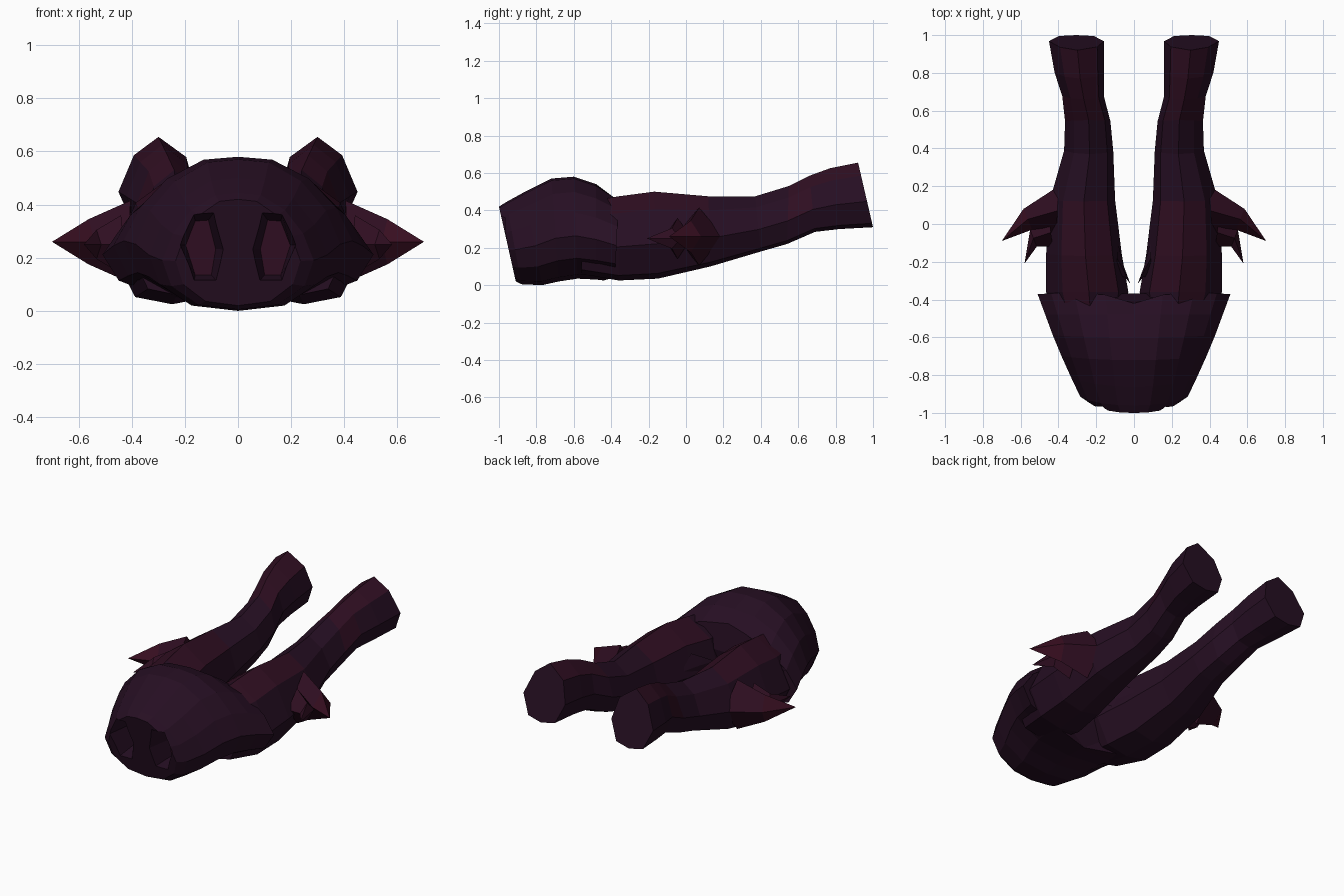
import bpy, bmesh
from mathutils import Vector

if "Cube" in bpy.data.objects:
    bpy.data.objects.remove(bpy.data.objects["Cube"])


def material(name, rgb):
    m = bpy.data.materials.new(name)
    m.diffuse_color = (*rgb, 1)
    m.use_nodes = True
    m.node_tree.nodes["Principled BSDF"].inputs["Base Color"].default_value = m.diffuse_color
    return m


MATS = [material("dark purple", (0.0194, 0.0046, 0.0165)),
        material("plum red", (0.0285, 0.0043, 0.0152)),
        material("dark red", (0.039, 0.0043, 0.0145))]


def add_loft(bm, rings):
    """Skin a list of point rings; a ring of one point makes a tip."""
    vr = [[bm.verts.new(p) for p in r] for r in rings]
    for a, b in zip(vr, vr[1:]):
        n = len(a)
        for i in range(n):
            j = (i + 1) % n
            if len(b) == 1:
                bm.faces.new((a[i], a[j], b[0]))
            else:
                bm.faces.new((a[i], a[j], b[j], b[i]))
    for r in (vr[0], vr[-1]):
        if len(r) > 2:
            bm.faces.new(r)


def finish(name, bm, rule=None, mirror=False):
    bmesh.ops.recalc_face_normals(bm, faces=bm.faces)
    if rule:
        for f in bm.faces:
            f.material_index = rule(f.calc_center_median(), f.normal)
    me = bpy.data.meshes.new(name)
    bm.to_mesh(me)
    bm.free()
    for m in MATS:
        me.materials.append(m)
    ob = bpy.data.objects.new(name, me)
    bpy.context.collection.objects.link(ob)
    if mirror:
        mod = ob.modifiers.new("mirror", 'MIRROR')
        mod.use_mirror_merge = False
    return ob


# Rounded head: half section (x fraction, height fraction), swept along y
HALF = [(0, 1), (0.3, 0.98), (0.62, 0.85), (0.86, 0.65), (1, 0.42),
        (0.88, 0.2), (0.52, 0.04), (0, 0)]
SECTION = HALF + [(-x, z) for x, z in HALF[-2:0:-1]]
# y at the top, y at the bottom, half width, bottom, top
HEAD = [(-1.0, -0.91, 0.235, 0.02, 0.42),
        (-0.96, -0.88, 0.285, 0.005, 0.445),
        (-0.86, -0.77, 0.335, 0.0, 0.50),
        (-0.72, -0.68, 0.385, 0.02, 0.57),
        (-0.60, -0.58, 0.43, 0.035, 0.58),
        (-0.48, -0.48, 0.47, 0.03, 0.54),
        (-0.36, -0.38, 0.51, 0.025, 0.47)]


def head_ring(yt, yb, w, zb, zt):
    return [(x * w, yb + (yt - yb) * z, zb + (zt - zb) * z) for x, z in SECTION]


bm = bmesh.new()
rings = [head_ring(*s) for s in HEAD]
# notch the middle of the rear edge forward
rings[-1] = [(x, y - 0.06 * max(0, 1 - abs(x) / 0.2), z) for x, y, z in rings[-1]]
add_loft(bm, rings)
head = finish("head", bm)

# Two sunken hollows either side of a narrow strut on the front
HOLLOW = [(0.08, 0.385), (0.03, 0.23), (0.06, 0.09), (0.17, 0.09),
          (0.235, 0.25), (0.17, 0.38)]
bm = bmesh.new()
for s in (1, -1):
    add_loft(bm, [[(s * x, -1.1, z) for x, z in HOLLOW],
                  [(s * (0.15 + (x - 0.15) * 0.55), -0.80, 0.24 + (z - 0.24) * 0.7)
                   for x, z in HOLLOW]])
cutter = finish("hollow_cutter", bm, lambda c, n: 1 if n.y > 0.9 else 0)
cutter.hide_render = True
cutter.display_type = 'WIRE'
cut = head.modifiers.new("hollows", 'BOOLEAN')
cut.operation = 'DIFFERENCE'
cut.object = cutter
cut.solver = 'EXACT'

# Long rear arms: y at top, y at bottom, inner x, outer x, bottom, top
ARM = [(-0.56, -0.56, 0.06, 0.40, 0.06, 0.44),
       (-0.36, -0.36, 0.03, 0.465, 0.025, 0.475),
       (-0.17, -0.15, 0.065, 0.465, 0.035, 0.50),
       (0.12, 0.13, 0.10, 0.445, 0.10, 0.475),
       (0.37, 0.40, 0.11, 0.37, 0.18, 0.475),
       (0.55, 0.54, 0.125, 0.365, 0.22, 0.53),
       (0.66, 0.69, 0.16, 0.38, 0.285, 0.585),
       (0.77, 0.82, 0.16, 0.42, 0.30, 0.625),
       (0.92, 1.0, 0.16, 0.45, 0.31, 0.655)]
ARM_SECTION = [(0.48, 1), (0.8, 0.8), (1, 0.4), (0.82, 0.06), (0.5, 0),
               (0.18, 0.06), (0, 0.4), (0.12, 0.78)]


def arm_rule(c, n):
    if n.z > 0.3 and 0.17 < c.x < 0.36 and (c.y < 0.2 or c.y > 0.58):
        return 1
    return 0


bm = bmesh.new()
add_loft(bm, [[(xi + (xo - xi) * u, yb + (yt - yb) * v, zb + (zt - zb) * v)
               for u, v in ARM_SECTION] for yt, yb, xi, xo, zb, zt in ARM])
finish("rear_arm", bm, arm_rule, mirror=True)


# Spikes: diamond rings (front xy, back xy, half height) narrowing to a tip
def spike(name, rings, tip, z, rule):
    bm = bmesh.new()
    loops = []
    for f, b, h in rings:
        mx, my = (f[0] + b[0]) / 2, (f[1] + b[1]) / 2
        loops.append([(f[0], f[1], z), (mx, my, z + h),
                      (b[0], b[1], z), (mx, my, z - h)])
    loops.append([(tip[0], tip[1], z)])
    add_loft(bm, loops)
    finish(name, bm, rule, mirror=True)


spike("outer_spike", [((0.41, -0.06), (0.40, 0.20), 0.155),
                      ((0.54, -0.03), (0.585, 0.08), 0.085)],
      (0.70, -0.09), 0.26, lambda c, n: 2 if c.x > 0.6 else 1)
spike("lower_spike", [((0.43, -0.12), (0.45, 0.03), 0.11),
                      ((0.515, -0.12), (0.55, -0.03), 0.055)],
      (0.58, -0.21), 0.25, lambda c, n: 1)
spike("inner_spike", [((0.09, -0.28), (0.09, -0.08), 0.08),
                      ((0.05, -0.28), (0.055, -0.22), 0.04)],
      (0.02, -0.315), 0.27, lambda c, n: 0)
